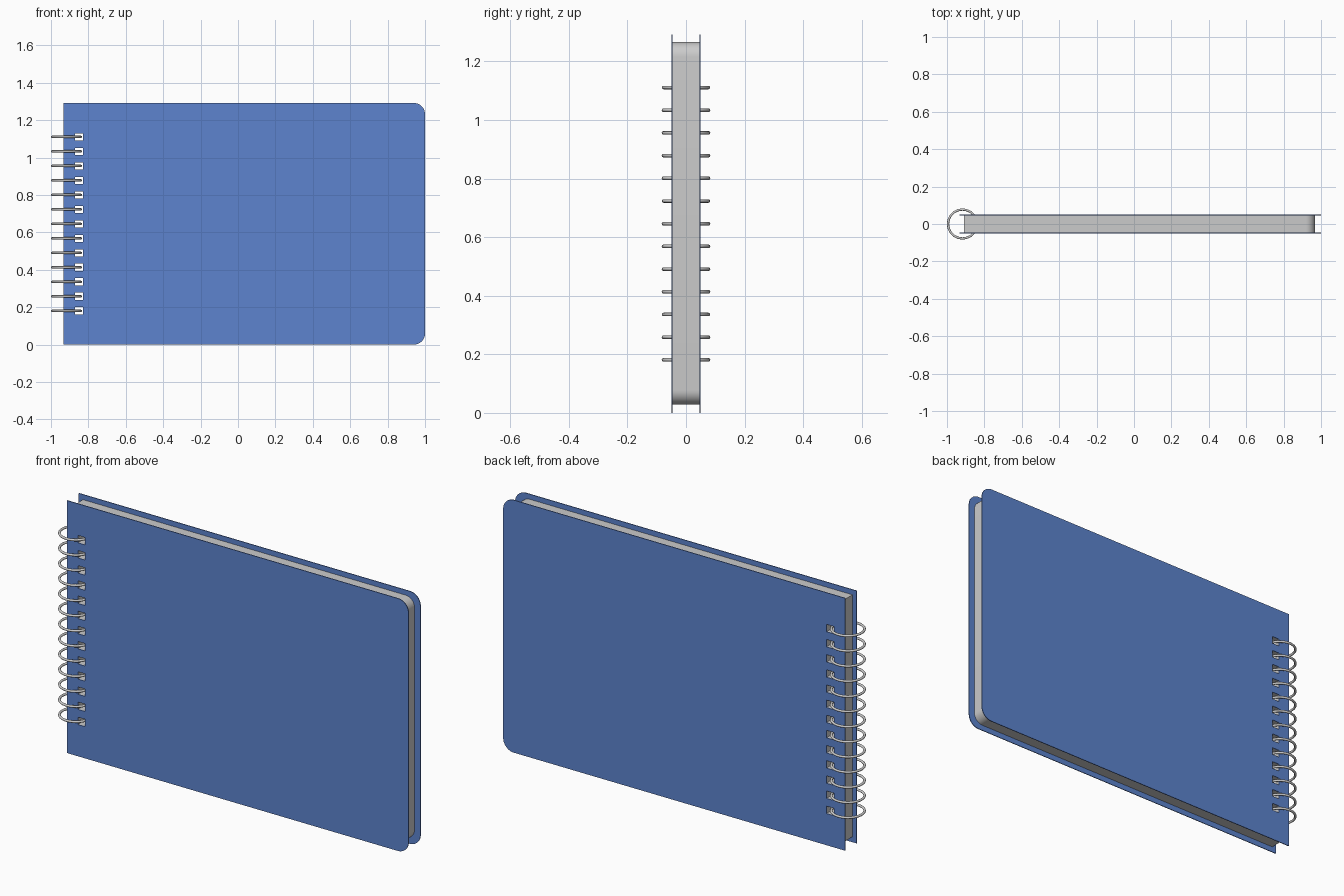
import bpy, bmesh
from math import sin, cos, pi, radians
from mathutils import Matrix

if "Cube" in bpy.data.objects:
    bpy.data.objects.remove(bpy.data.objects["Cube"])

RING_Z = [0.181 + i * 0.0775 for i in range(13)]
RING_X, RING_R, WIRE = -0.917, 0.077, 0.006

blue = bpy.data.materials.new("cover_blue")
blue.diffuse_color = (0.11, 0.23, 0.62, 1)
blue.use_nodes = True
blue.node_tree.nodes["Principled BSDF"].inputs["Base Color"].default_value = blue.diffuse_color


def outline(x0, x1, z0, z1, r, steps=10):
    """Rectangle whose two right-hand corners are rounded."""
    pts = [(x0, z1), (x0, z0)]
    for cz, start in ((z0 + r, -pi / 2), (z1 - r, 0)):
        for i in range(steps + 1):
            a = start + i * pi / 2 / steps
            pts.append((x1 - r + r * cos(a), cz + r * sin(a)))
    return pts


def sheet(name, pts, y, thickness, material=None):
    """Upright punched slab: a filled outline with a square hole per ring."""
    cu = bpy.data.curves.new(name, 'CURVE')
    cu.dimensions = '2D'
    cu.fill_mode = 'BOTH'
    cu.extrude = thickness / 2
    loops = [pts]
    for z in RING_Z:
        a, b, h = -0.872, -0.830, 0.019
        loops.append([(a, z - h), (a, z + h), (b, z + h), (b, z - h)])
    for loop in loops:
        sp = cu.splines.new('POLY')
        sp.points.add(len(loop) - 1)
        for p, (x, z) in zip(sp.points, loop):
            p.co = (x, z, 0, 1)
        sp.use_cyclic_u = True
    tmp = bpy.data.objects.new(name + "_curve", cu)
    bpy.context.collection.objects.link(tmp)
    bpy.context.view_layer.update()
    me = bpy.data.meshes.new_from_object(tmp.evaluated_get(bpy.context.evaluated_depsgraph_get()))
    bpy.data.objects.remove(tmp)
    # Weld the caps to the walls and stand the slab up
    bm = bmesh.new()
    bm.from_mesh(me)
    bmesh.ops.remove_doubles(bm, verts=bm.verts, dist=1e-5)
    bm.transform(Matrix.Translation((0, y, 0)) @ Matrix.Rotation(radians(90), 4, 'X'))
    bmesh.ops.recalc_face_normals(bm, faces=bm.faces)
    bm.to_mesh(me)
    bm.free()
    me.materials.clear()
    if material:
        me.materials.append(material)
    ob = bpy.data.objects.new(name, me)
    bpy.context.collection.objects.link(ob)
    bpy.ops.object.select_all(action='DESELECT')
    ob.select_set(True)
    bpy.context.view_layer.objects.active = ob
    bpy.ops.object.shade_smooth_by_angle(angle=radians(30))
    return ob


# Page block and the two covers
sheet("pages", outline(-0.91, 0.967, 0.028, 1.266, 0.05), 0, 0.092)
cover = outline(-0.934, 1.0, 0, 1.292, 0.06)
sheet("front_cover", cover, -0.048, 0.004, blue)
sheet("back_cover", cover, 0.048, 0.004, blue)

# Binding rings
for i, z in enumerate(RING_Z):
    bpy.ops.mesh.primitive_torus_add(major_segments=48, minor_segments=12, major_radius=RING_R,
                                     minor_radius=WIRE, location=(RING_X, 0, z))
    bpy.context.object.name = f"binding_ring_{i + 1}"
    bpy.ops.object.shade_smooth()
